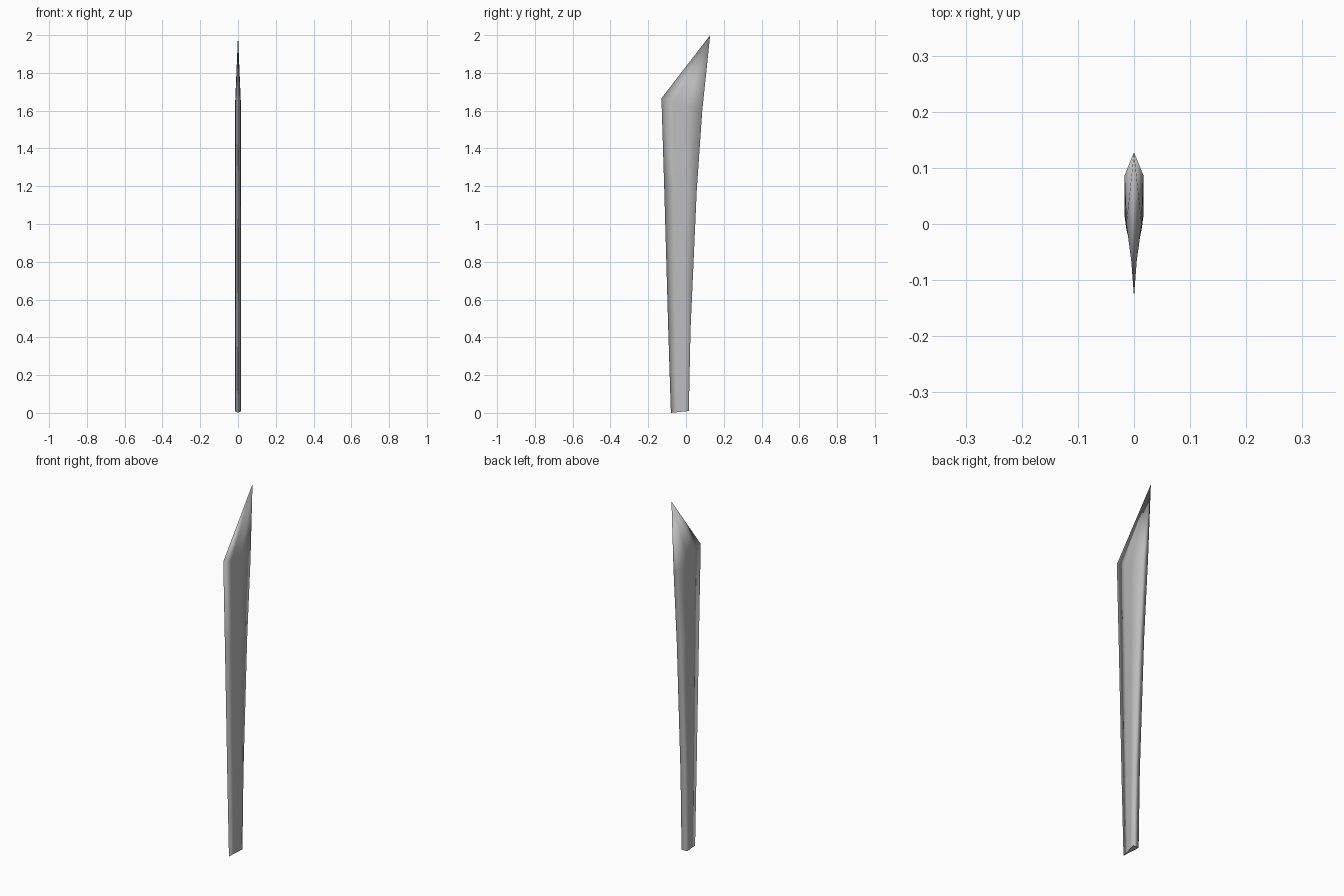
import bpy, bmesh

old = bpy.data.objects.get("Cube")
if old:
    bpy.data.objects.remove(old, do_unlink=True)

steel = bpy.data.materials.new("grey_steel")
steel.use_nodes = True
colour = (0.5, 0.5, 0.5, 1)
steel.diffuse_color = colour
steel.node_tree.nodes["Principled BSDF"].inputs["Base Color"].default_value = colour

# Stations along the blade: spine y, spine z, ridge y, edge y, edge z
stations = [
    (0.015, 0.01, -0.01, -0.08, 0.0),
    (0.024, 0.44, -0.007, -0.094, 0.44),
    (0.057, 1.18, -0.003, -0.115, 1.18),
    (0.086, 1.60, 0.0, -0.13, 1.665),
]
SPINE_X, RIDGE_X, HOLLOW_X = 0.017, 0.0135, 0.005

bm = bmesh.new()


def ring(spine_y, spine_z, ridge_y, edge_y, edge_z):
    """Hollow-ground section: flat spine, ridge, thin cutting edge."""
    hollow_y = (ridge_y + edge_y) / 2
    side = [(SPINE_X, spine_y), (RIDGE_X, ridge_y), (HOLLOW_X, hollow_y)]
    outline = side + [(0, edge_y)] + [(-x, y) for x, y in reversed(side)]
    slope = (edge_z - spine_z) / (edge_y - spine_y)
    return [bm.verts.new((x, y, spine_z + slope * (y - spine_y))) for x, y in outline]


# Long body of the blade
rings = [ring(*s) for s in stations]
count = len(rings[0])
for low, high in zip(rings, rings[1:]):
    for i in range(count):
        j = (i + 1) % count
        bm.faces.new((low[i], low[j], high[j], high[i]))

# Slanted point
tip = bm.verts.new((0, 0.128, 2.0))
for i in range(count):
    bm.faces.new((rings[-1][i], rings[-1][(i + 1) % count], tip))

# Flat butt end
butt = bm.faces.new(rings[0])
bmesh.ops.recalc_face_normals(bm, faces=bm.faces)
for f in bm.faces:
    f.smooth = True
for e in butt.edges:
    e.smooth = False

mesh = bpy.data.meshes.new("blade")
bm.to_mesh(mesh)
bm.free()
mesh.materials.append(steel)
blade = bpy.data.objects.new("blade", mesh)
bpy.context.collection.objects.link(blade)
